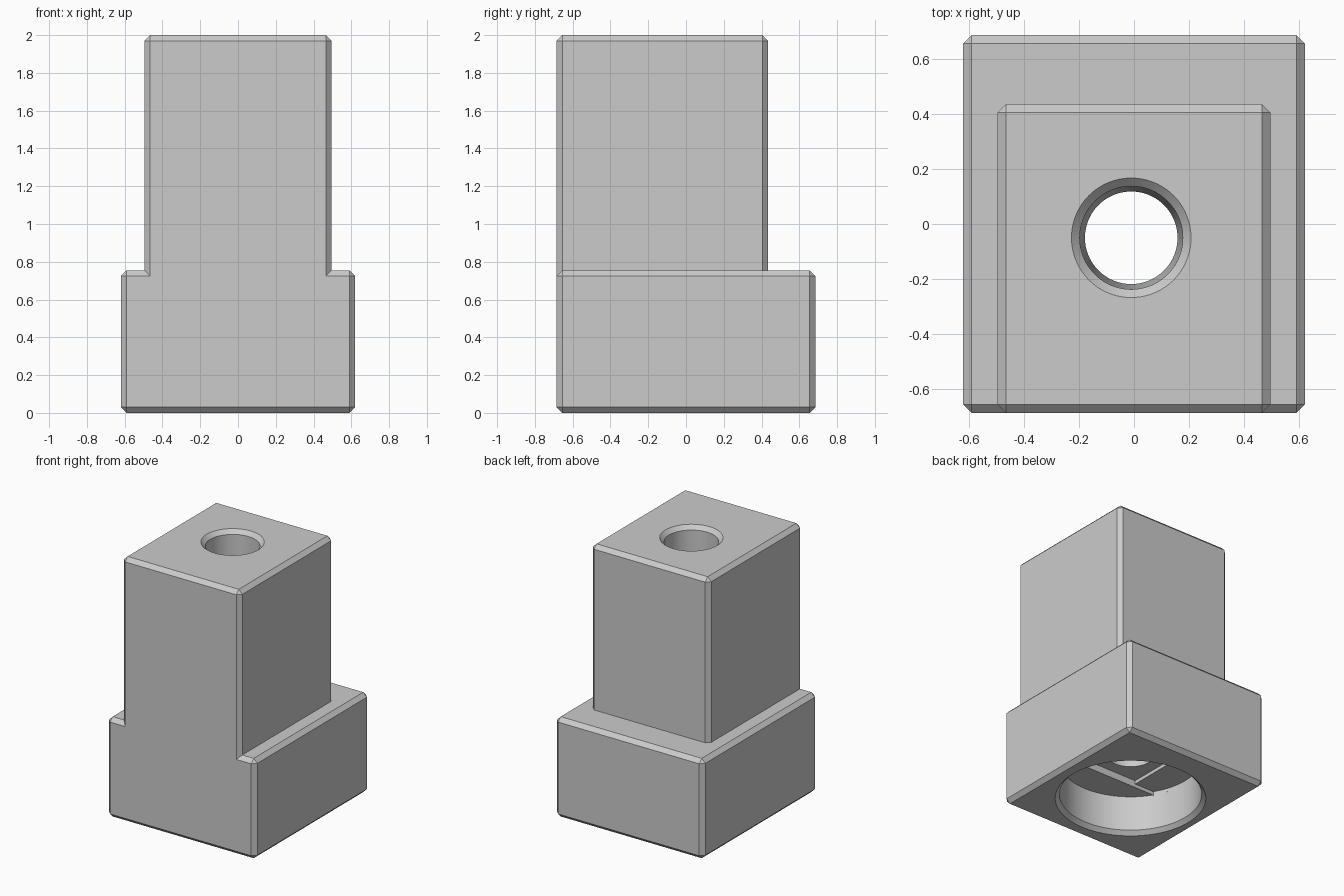
import bpy
import bmesh
from math import asin, cos, sin, pi, radians

cube = bpy.data.objects.get("Cube")
if cube:
    bpy.data.objects.remove(cube, do_unlink=True)

CHAMFER = 0.03
AXIS_X, AXIS_Y = -0.01, -0.05      # centre of the bore
BORE_R, STEP = 0.5, 0.26           # counterbore radius, bridge half width
SEGMENTS = 96


def make_object(name, bm):
    bmesh.ops.recalc_face_normals(bm, faces=bm.faces)
    mesh = bpy.data.meshes.new(name)
    bm.to_mesh(mesh)
    bm.free()
    obj = bpy.data.objects.new(name, mesh)
    bpy.context.collection.objects.link(obj)
    return obj


def box(name, low, high, chamfer=0.0):
    bm = bmesh.new()
    bmesh.ops.create_cube(bm, size=1)
    for v in bm.verts:
        for i in range(3):
            v.co[i] = high[i] if v.co[i] > 0 else low[i]
    if chamfer:
        bmesh.ops.bevel(bm, geom=bm.edges[:], offset=chamfer,
                        segments=1, affect='EDGES')
    return make_object(name, bm)


def lathe(name, profile):
    """Solid of revolution about the bore axis, with capped ends."""
    bm = bmesh.new()
    rings = []
    for r, z in profile:
        rings.append([bm.verts.new((AXIS_X + r * cos(2 * pi * i / SEGMENTS),
                                    AXIS_Y + r * sin(2 * pi * i / SEGMENTS), z))
                      for i in range(SEGMENTS)])
    for a, b in zip(rings, rings[1:]):
        for i in range(SEGMENTS):
            j = (i + 1) % SEGMENTS
            bm.faces.new((a[i], a[j], b[j], b[i]))
    bm.faces.new(rings[0])
    bm.faces.new(rings[-1])
    return make_object(name, bm)


def slot(name, z0, z1):
    """Slot across the bore, with ends following the bore wall."""
    half, n = asin(STEP / BORE_R), 16
    angles = [side + half * (2 * i / n - 1)
              for side in (0, pi) for i in range(n + 1)]
    bm = bmesh.new()
    face = bm.faces.new([bm.verts.new((AXIS_X + BORE_R * cos(a),
                                       AXIS_Y + BORE_R * sin(a), z0))
                         for a in angles])
    top = bmesh.ops.extrude_face_region(bm, geom=[face])["geom"]
    for v in top:
        if isinstance(v, bmesh.types.BMVert):
            v.co.z = z1
    return make_object(name, bm)


def combine(target, tool, operation):
    mod = target.modifiers.new(operation.title(), 'BOOLEAN')
    mod.operation, mod.object, mod.solver = operation, tool, 'EXACT'
    tool.hide_render = True
    bpy.context.view_layer.update()
    graph = bpy.context.evaluated_depsgraph_get()
    result = bpy.data.meshes.new_from_object(target.evaluated_get(graph))
    target.modifiers.clear()
    target.data = result
    bpy.data.objects.remove(tool, do_unlink=True)


# Wide base with the tower flush at the front
block = box("stepped_block", (-0.62, -0.685, 0), (0.62, 0.685, 0.755), CHAMFER)
tower = box("tower", (-0.495, -0.685, 0.4), (0.495, 0.435, 2), CHAMFER)
combine(block, tower, 'UNION')

# Counterbore from below, stepped bridges in its ceiling, and the top hole
z1, z2, z3 = 0.30, 0.327, 0.354
over = 0.05
counterbore = lathe("counterbore_cutter", [
    (BORE_R + CHAMFER + over, -over), (BORE_R, CHAMFER), (BORE_R, z1)])
bridge_slot = slot("slot_cutter", z1 - 0.01, z2)
bridge_square = box("square_cutter",
                    (AXIS_X - STEP, AXIS_Y - STEP, z1 + 0.01),
                    (AXIS_X + STEP, AXIS_Y + STEP, z3))
hole = lathe("hole_cutter", [
    (0.168, z2), (0.168, z3), (0.187, 2 - CHAMFER), (0.217 + over, 2 + over)])
for cutter in (counterbore, bridge_slot, bridge_square, hole):
    combine(block, cutter, 'DIFFERENCE')

# Plain grey finish
grey = bpy.data.materials.new("light_grey")
grey.use_nodes = True
colour = (0.6, 0.6, 0.6, 1)
grey.diffuse_color = colour
for node in grey.node_tree.nodes:
    if node.type == 'BSDF_PRINCIPLED':
        node.inputs["Base Color"].default_value = colour
block.data.materials.clear()
block.data.materials.append(grey)
for poly in block.data.polygons:
    poly.material_index = 0

bpy.ops.object.select_all(action='DESELECT')
block.select_set(True)
bpy.context.view_layer.objects.active = block
bpy.ops.object.shade_smooth_by_angle(angle=radians(20))
